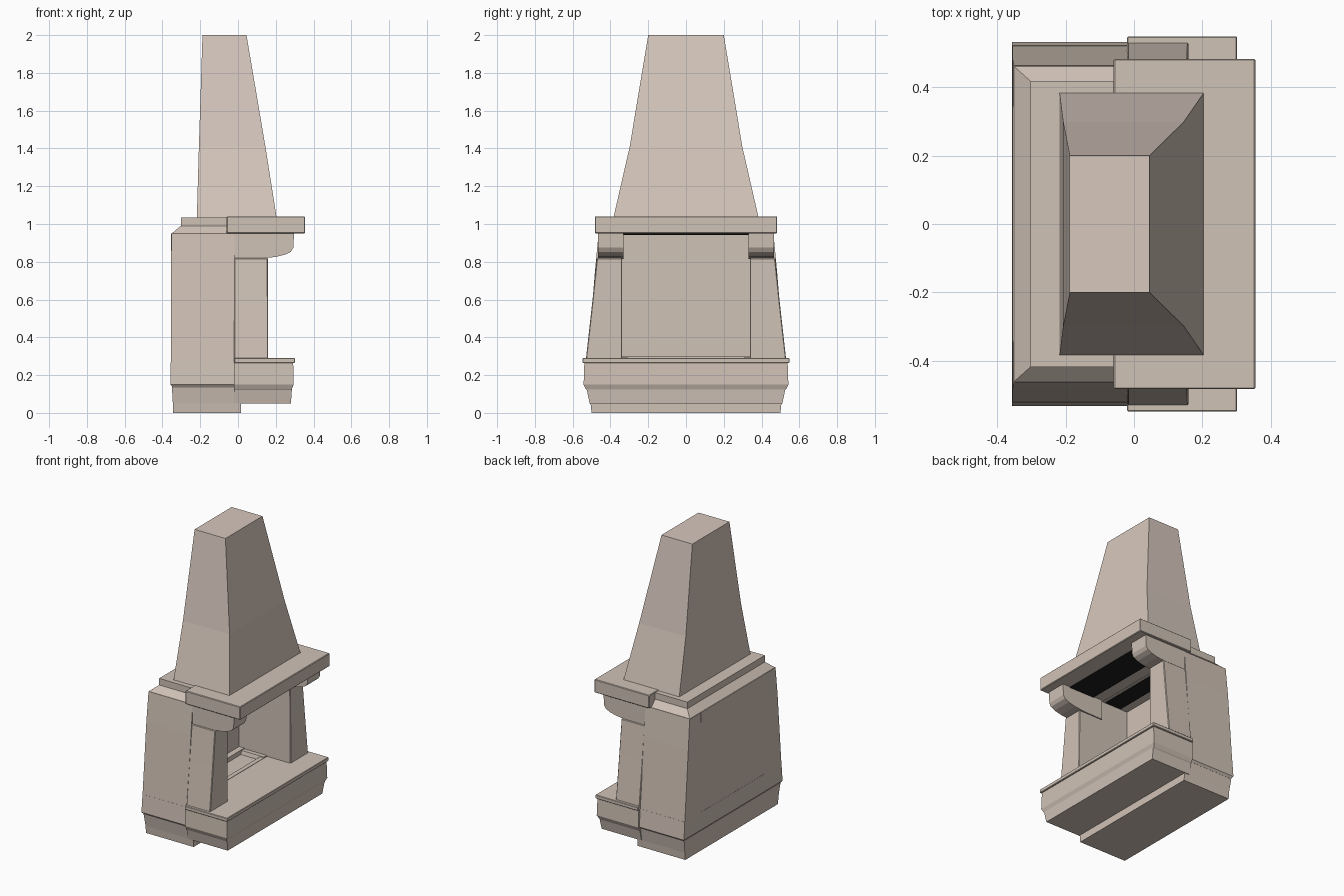
import bpy, bmesh

if "Cube" in bpy.data.objects:
    bpy.data.objects.remove(bpy.data.objects["Cube"])


def material(name, rgb):
    m = bpy.data.materials.new(name)
    m.diffuse_color = (*rgb, 1)
    m.use_nodes = True
    m.node_tree.nodes["Principled BSDF"].inputs["Base Color"].default_value = m.diffuse_color
    return m


STONE = material("beige_stone", (0.63, 0.54, 0.47))
PLASTER = material("warm_plaster", (0.67, 0.57, 0.505))
SOOT = material("soot_black", (0.012, 0.012, 0.012))


def finish(name, bm, mat, bevel=0.0):
    bmesh.ops.recalc_face_normals(bm, faces=bm.faces)
    mesh = bpy.data.meshes.new(name)
    bm.to_mesh(mesh)
    bm.free()
    mesh.materials.append(mat)
    ob = bpy.data.objects.new(name, mesh)
    bpy.context.collection.objects.link(ob)
    if bevel:
        b = ob.modifiers.new("soft_edges", 'BEVEL')
        b.width = bevel
        b.segments = 1
    return ob


def loft(name, sections, mat=STONE, bevel=0.0):
    """Stack of rectangles (z, x0, x1, y0, y1) joined into a closed solid."""
    bm = bmesh.new()
    rings = [[bm.verts.new(p) for p in ((x0, y0, z), (x1, y0, z), (x1, y1, z), (x0, y1, z))]
             for z, x0, x1, y0, y1 in sections]
    for a, b in zip(rings, rings[1:]):
        for i in range(4):
            j = (i + 1) % 4
            bm.faces.new((a[i], a[j], b[j], b[i]))
    bm.faces.new(rings[0])
    bm.faces.new(rings[-1])
    return finish(name, bm, mat, bevel)


def sym(z, x0, x1, y):
    return (z, x0, x1, -y, y)


def box(name, x0, x1, y, z0, z1, mat=STONE, bevel=0.0):
    return loft(name, [sym(z0, x0, x1, y), sym(z1, x0, x1, y)], mat, bevel)


# Plinth and lower body
loft("back_plinth", [sym(0, -0.345, 0.015, 0.5), sym(0.05, -0.345, 0.015, 0.505),
                     sym(0.14, -0.35, 0.01, 0.52)])
loft("body_bottom", [sym(0.135, -0.345, -0.02, 0.52), sym(0.15, -0.357, -0.02, 0.532),
                     sym(0.27, -0.356, -0.02, 0.522)])

# Fire chamber: back wall between tapered cheeks
box("chamber_back", -0.355, -0.23, 0.345, 0.26, 0.95)

# Hearth with moulded front and top slab
loft("hearth", [sym(0.05, -0.02, 0.28, 0.51), sym(0.12, -0.02, 0.285, 0.525),
                sym(0.125, -0.02, 0.285, 0.53), sym(0.15, -0.02, 0.295, 0.542),
                sym(0.27, -0.02, 0.292, 0.538)])
box("hearth_slab", -0.02, 0.302, 0.548, 0.265, 0.29, bevel=0.003)

# Low curb around the ash bed
box("ash_curb_front", -0.05, -0.02, 0.34, 0.26, 0.29)
box("ash_curb_back", -0.23, -0.19, 0.34, 0.26, 0.30)

# Corbel profile in x, z
corbel = [(-0.02, 0.815), (0.12, 0.817), (0.2, 0.826), (0.25, 0.838), (0.28, 0.853),
          (0.293, 0.875), (0.297, 0.955), (-0.02, 0.955)]

for side, s in (("left", -1), ("right", 1)):
    def span(z, x0, x1, a, b):
        return (z, x0, x1, s * a, s * b)

    loft("cheek_" + side, [span(0.26, -0.356, -0.018, 0.34, 0.522),
                           span(0.75, -0.355, -0.018, 0.34, 0.482),
                           span(0.95, -0.352, -0.018, 0.34, 0.463)])
    loft("column_" + side, [span(0.285, -0.02, 0.16, 0.338, 0.53),
                            span(0.58, -0.02, 0.159, 0.338, 0.497),
                            span(0.82, -0.02, 0.158, 0.338, 0.472)], bevel=0.004)
    loft("ash_curb_" + side, [span(0.26, -0.23, -0.02, 0.30, 0.342),
                              span(0.295, -0.23, -0.02, 0.31, 0.342)])
    bm = bmesh.new()
    inner = [bm.verts.new((x, s * 0.33, z)) for x, z in corbel]
    outer = [bm.verts.new((x, s * 0.466, z)) for x, z in corbel]
    n = len(corbel)
    for i in range(n):
        j = (i + 1) % n
        bm.faces.new((inner[i], inner[j], outer[j], outer[i]))
    bm.faces.new(inner)
    bm.faces.new(outer)
    finish("corbel_" + side, bm, STONE)

# Chamfered cap over the body, and mantel shelf
loft("body_cap", [sym(0.948, -0.353, -0.03, 0.463), sym(0.99, -0.303, -0.03, 0.418),
                  sym(1.035, -0.303, -0.03, 0.418)])
box("mantel_shelf", -0.06, 0.355, 0.483, 0.95, 1.04, bevel=0.004)

# Sooty openings under the mantel and chamber ceiling
box("mantel_throat", 0.05, 0.24, 0.33, 0.945, 0.952, SOOT)
box("chamber_throat", -0.17, -0.05, 0.33, 0.943, 0.952, SOOT)

# Tapered chimney hood
loft("chimney_hood", [sym(1.03, -0.218, 0.205, 0.385), sym(1.41, -0.207, 0.145, 0.298),
                      sym(2.0, -0.188, 0.045, 0.2)], PLASTER)
